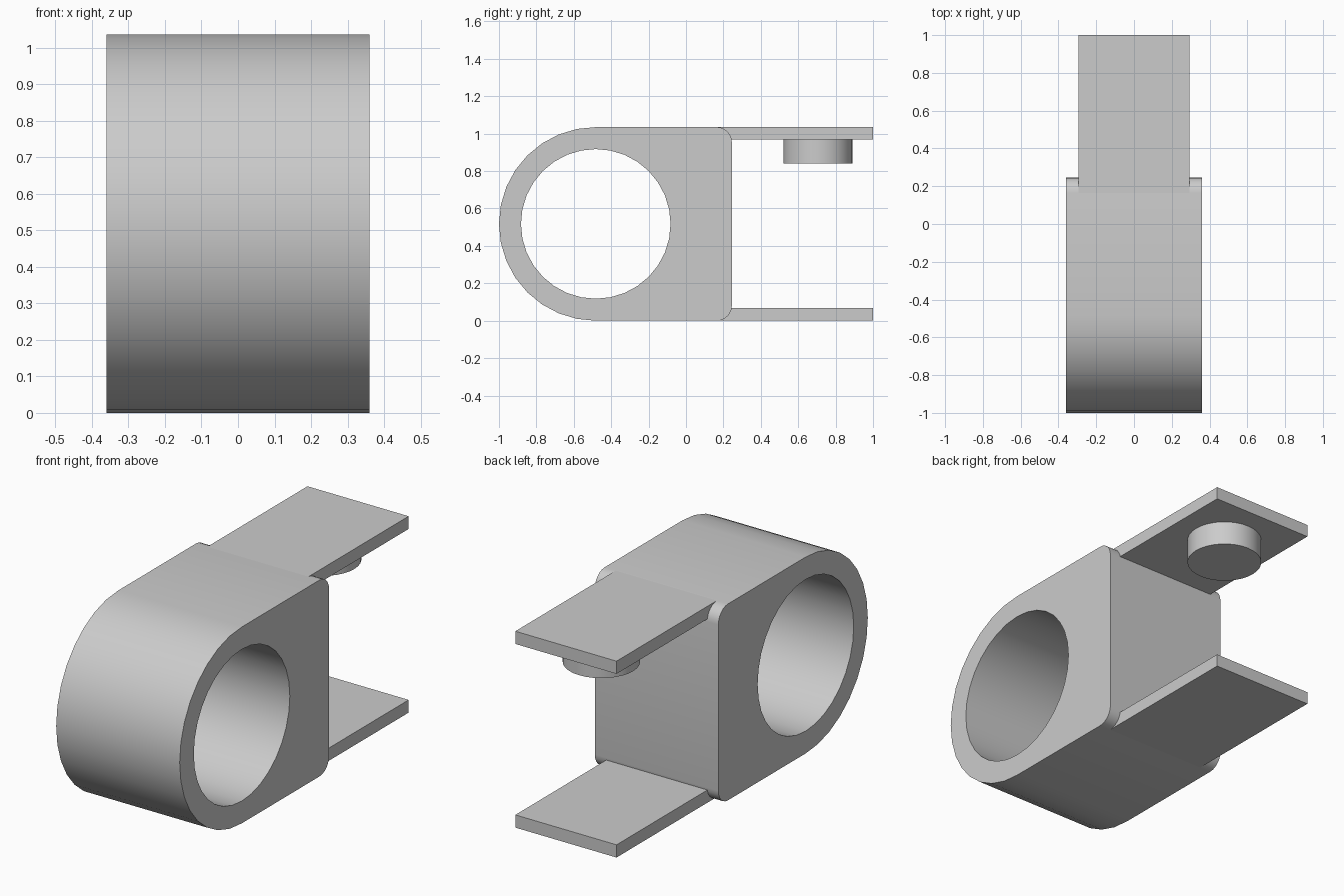
import bpy
import bmesh
from math import radians, cos, sin
from mathutils import Vector

cube = bpy.data.objects.get("Cube")
if cube:
    bpy.data.objects.remove(cube, do_unlink=True)

# Main dimensions
HEIGHT = 1.035
RADIUS = HEIGHT / 2
BORE = 0.4
BORE_Y = RADIUS - 1
BODY_HALF = 0.36
BODY_BACK = 0.245
FILLET = 0.08
TAB_HALF = 0.295
TAB_THICK = 0.067

grey = bpy.data.materials.new("plain grey")
grey.use_nodes = True
grey.diffuse_color = (0.6, 0.6, 0.6, 1)
grey.node_tree.nodes["Principled BSDF"].inputs["Base Color"].default_value = grey.diffuse_color


def finish(name, bm):
    """Turn a bmesh into a shaded, coloured object."""
    bmesh.ops.recalc_face_normals(bm, faces=bm.faces[:])
    mesh = bpy.data.meshes.new(name)
    bm.to_mesh(mesh)
    bm.free()
    mesh.materials.append(grey)
    obj = bpy.data.objects.new(name, mesh)
    bpy.context.collection.objects.link(obj)
    bpy.ops.object.select_all(action="DESELECT")
    obj.select_set(True)
    bpy.context.view_layer.objects.active = obj
    bpy.ops.object.shade_smooth_by_angle(angle=radians(30))
    return obj


def arc(y, z, radius, start, end, steps):
    angles = [radians(start + (end - start) * i / steps) for i in range(steps + 1)]
    return [(y + radius * cos(a), z + radius * sin(a)) for a in angles]


def add_loop(bm, points):
    verts = [bm.verts.new((-BODY_HALF, y, z)) for y, z in points]
    return [bm.edges.new((v, verts[i - 1])) for i, v in enumerate(verts)]


# Clamp body: rounded front, filleted back corners, round bore through the sides
outline = arc(BORE_Y, RADIUS, RADIUS, 90, 270, 16)
outline += arc(BODY_BACK - FILLET, FILLET, FILLET, -90, 0, 6)
outline += arc(BODY_BACK - FILLET, HEIGHT - FILLET, FILLET, 0, 90, 6)
bore = arc(BORE_Y, RADIUS, BORE, 0, 360, 32)[:-1]
bm = bmesh.new()
edges = add_loop(bm, outline) + add_loop(bm, bore)
bmesh.ops.triangle_fill(bm, edges=edges, use_beauty=True, normal=Vector((-1, 0, 0)))
side = bmesh.ops.extrude_face_region(bm, geom=bm.faces[:], use_keep_orig=True)
moved = [g for g in side["geom"] if isinstance(g, bmesh.types.BMVert)]
bmesh.ops.translate(bm, verts=moved, vec=(2 * BODY_HALF, 0, 0))
finish("clamp_body", bm)

# Two flat tabs running back, flush with the top and bottom of the body
tab_start = BODY_BACK - FILLET
for name, z in (("lower_tab", TAB_THICK / 2), ("upper_tab", HEIGHT - TAB_THICK / 2)):
    bm = bmesh.new()
    bmesh.ops.create_cube(bm, size=1)
    bmesh.ops.scale(bm, verts=bm.verts, vec=(2 * TAB_HALF, 1 - tab_start, TAB_THICK))
    bmesh.ops.translate(bm, verts=bm.verts, vec=(0, (1 + tab_start) / 2, z))
    finish(name, bm)

# Round stud under the upper tab
bm = bmesh.new()
bmesh.ops.create_cone(bm, cap_ends=True, segments=32, radius1=0.185, radius2=0.185, depth=0.14)
bmesh.ops.translate(bm, verts=bm.verts, vec=(0, 0.705, 0.91))
finish("stud", bm)
